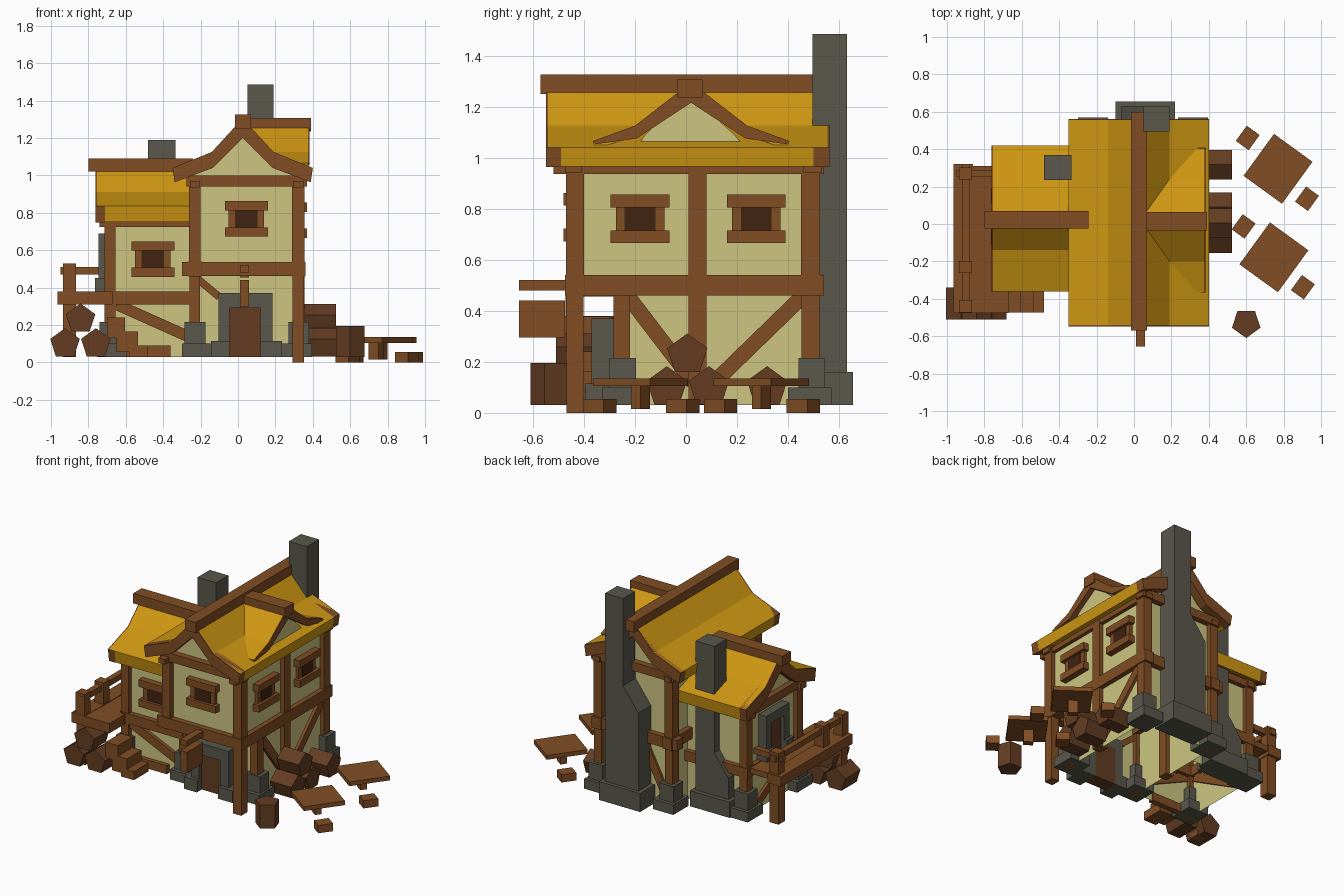
import bpy, bmesh, math
from mathutils import Matrix

if "Cube" in bpy.data.objects:
    bpy.data.objects.remove(bpy.data.objects["Cube"])

def mat(name, r, g, b):
    m = bpy.data.materials.new(name)
    m.diffuse_color = (r, g, b, 1)
    m.use_nodes = True
    m.node_tree.nodes["Principled BSDF"].inputs["Base Color"].default_value = m.diffuse_color
    return m

WOOD = mat("timber_brown", .22, .076, .018)
DARK = mat("log_brown", .125, .046, .016)
PANE = mat("window_dark", .05, .017, .005)
CREAM = mat("plaster_cream", .61, .56, .22)
ROOF = mat("roof_yellow", .62, .31, .006)
STONE = mat("stone_grey", .10, .096, .072)

def finish(name, bm, m):
    bmesh.ops.recalc_face_normals(bm, faces=bm.faces)
    me = bpy.data.meshes.new(name)
    bm.to_mesh(me)
    bm.free()
    me.materials.append(m)
    o = bpy.data.objects.new(name, me)
    bpy.context.collection.objects.link(o)
    return o

def prism(name, pts, axis, lo, hi, m):
    """Extrude a 2D outline: axis y uses (x,z), x uses (y,z), z uses (x,y)."""
    put = {'x': lambda p, t: (t, p[0], p[1]), 'y': lambda p, t: (p[0], t, p[1]),
           'z': lambda p, t: (p[0], p[1], t)}[axis]
    bm = bmesh.new()
    f = bm.faces.new([bm.verts.new(put(p, lo)) for p in pts])
    new = bmesh.ops.extrude_face_region(bm, geom=[f], use_keep_orig=True)['geom']
    d = put((0, 0), hi - lo)
    bmesh.ops.translate(bm, vec=d, verts=[v for v in new if isinstance(v, bmesh.types.BMVert)])
    return finish(name, bm, m)

def box(name, x0, x1, y0, y1, z0, z1, m=WOOD, open_bottom=False):
    o = prism(name, [(x0, y0), (x1, y0), (x1, y1), (x0, y1)], 'z', z0, z1, m)
    if open_bottom:
        bm = bmesh.new()
        bm.from_mesh(o.data)
        low = [f for f in bm.faces if all(v.co.z < z0 + 1e-4 for v in f.verts)]
        bmesh.ops.delete(bm, geom=low, context='FACES_ONLY')
        bm.to_mesh(o.data)
        bm.free()
    return o

def brace(name, a, b, axis, lo, hi, w=.03):
    """Diagonal board between two points on a wall plane."""
    dx, dz = b[0] - a[0], b[1] - a[1]
    n = math.hypot(dx, dz)
    ox, oz = -dz / n * w, dx / n * w
    prism(name, [(a[0]+ox, a[1]+oz), (b[0]+ox, b[1]+oz), (b[0]-ox, b[1]-oz), (a[0]-ox, a[1]-oz)],
          axis, lo, hi, WOOD)

def chevron(c, outer, thick):
    """Closed gable band from (offset, z) points going eave to apex, with thickness at each."""
    top = [(c - d, z) for d, z in outer] + [(c + d, z) for d, z in outer[-2::-1]]
    inner = [(d * .97, z - t) for (d, z), t in zip(outer, thick)]
    low = [(c + d, z) for d, z in inner] + [(c - d, z) for d, z in inner[-2::-1]]
    return top + low

def window(name, axis, face, s, c, z):
    """Window with sill and lintel; face is the wall plane, s its outward sign."""
    for part, w, z0, z1, d, m in (("lintel", .115, .045, .095, .045, WOOD),
                                  ("sill", .115, -.095, -.045, .045, WOOD),
                                  ("frame", .095, -.07, .07, .022, WOOD),
                                  ("pane", .06, -.045, .045, .026, PANE)):
        lo, hi = sorted((face - s * .01, face + s * d))
        prism(f"{name}_{part}", [(c-w, z+z0), (c+w, z+z0), (c+w, z+z1), (c-w, z+z1)], axis, lo, hi, m)

# Plaster walls
box("lower_walls", -.23, .325, -.25, .49, .03, .5, CREAM, True)
box("upper_walls", -.23, .325, -.435, .49, .49, .96, CREAM)
box("wing_walls", -.685, -.23, -.25, .31, .03, .78, CREAM, True)
prism("main_gable", [(-.24, .95), (-.24, 1.0), (-.12, 1.07), (.025, 1.25), (.17, 1.07), (.3, 1.0), (.3, .95)],
      'y', -.43, .485, CREAM)
prism("wing_gable", [(-.22, .75), (-.22, .8), (-.12, .87), (.03, 1.02), (.18, .87), (.29, .8), (.29, .75)],
      'x', -.68, -.2, CREAM)

# Main roof, barge boards and ridge
MAIN = [(.375, 1.04), (.165, 1.125), (0, 1.305)]
prism("main_roof", chevron(.025, MAIN, (.075, .06, .08)), 'y', -.54, .555, ROOF)
for nm, a, b in (("front", -.548, -.49), ("back", .50, .562)):
    prism(f"main_barge_{nm}", chevron(.025, MAIN, (.077, .085, .105)), 'y', a, b, WOOD)
box("main_ridge", -.015, .07, -.57, .60, 1.25, 1.325)

# Wing roof
WING = [(.39, .835), (.17, .91), (0, 1.07)]
prism("wing_roof", chevron(.03, WING, (.085, .06, .08)), 'x', -.755, -.2, ROOF)
prism("wing_barge", chevron(.03, WING, (.087, .09, .11)), 'x', -.762, -.71, WOOD)
box("wing_ridge", -.80, -.24, -.025, .07, 1.02, 1.09)

# Dormer on the right slope
DORM = [(.385, 1.065), (.22, 1.125), (0, 1.295)]
prism("dormer_roof", chevron(.02, DORM, (.03, .04, .05)), 'x', .03, .375, ROOF)
prism("dormer_barge", chevron(.02, DORM, (.012, .05, .08)), 'x', .34, .382, WOOD)
prism("dormer_wall", [(-.2, 1.03), (-.16, 1.09), (.01, 1.25), (.19, 1.09), (.24, 1.03)], 'x', .15, .345, CREAM)
box("dormer_ridge", .03, .39, -.035, .065, 1.235, 1.307)

# Upper floor timber frame
for x0, x1 in ((-.262, -.2), (.29, .355)):
    for y0, y1 in ((-.47, -.40), (.45, .525)):
        box("upper_corner_post", x0, x1, y0, y1, .46, .97)
    box("eave_side_beam", x0 + .005, x1 - .005, -.52, .54, .935, .97)
    box("floor_side_beam", x0 - .004, x1 + .004, -.475, .54, .46, .54)
    box("middle_post", x0, x1, .01, .08, .03, .95)
    for y0, y1 in ((-.285, -.22), (.452, .523)):
        box("lower_corner_post", x0 + .002, x1 - .002, y0, y1, .03, .47)
box("front_long_post", .291, .354, -.469, -.401, 0, .47)
for y0, y1 in ((-.475, -.41), (.46, .53)):
    box("floor_cross_beam", -.30, .36, y0, y1, .462, .538)
    box("gable_cross_beam", -.275, .37, y0, y1, .94, 1.0)
for y0, y1 in ((-.435, -.26), (.3, .45)):
    box("floor_joist", .01, .06, y0, y1, .455, .49)
brace("right_brace_front", (-.23, .46), (.03, .12), 'x', .31, .345)
brace("right_brace_back", (.46, .46), (.09, .1), 'x', .31, .345)
brace("left_door_brace", (-.22, .45), (-.1, .35), 'y', -.27, -.24, .02)
brace("back_brace", (-.2, .1), (-.02, .45), 'y', .47, .505)

# Wing timber frame
for y0, y1 in ((-.283, -.22), (.28, .34)):
    box("wing_post", -.715, -.655, y0, y1, .03, .78)
    box("wing_floor_beam", -.72, -.23, y0 - .004, y1 + .004, .31, .38)
    box("wing_eave_beam", -.74, -.23, y0 - .003, y1 + .003, .725, .775)
box("wing_gable_beam", -.72, -.66, -.29, .35, .73, .79)
box("wing_side_beam", -.718, -.66, -.28, .335, .31, .38)
box("wing_ground_beam", -.6, -.36, -.28, -.24, .03, .09)
brace("wing_front_brace", (-.65, .31), (-.27, .14), 'y', -.275, -.24)
brace("wing_side_brace", (-.2, .3), (.2, .08), 'x', -.705, -.67)

# Windows
window("front_window", 'y', -.435, -1, .045, .767)
window("wing_window", 'y', -.25, -1, -.455, .552)
window("right_window_a", 'x', .325, 1, -.18, .76)
window("right_window_b", 'x', .325, 1, .275, .76)

# Stone corner footings
for x, y, sx, sy in ((-.23, -.25, -1, -1), (.325, -.25, 1, -1), (.325, .49, 1, 1),
                     (-.23, .49, -1, 1), (-.685, -.25, -1, -1), (-.685, .31, -1, 1)):
    box("footing_tall", x - .055, x + .055, y - .05, y + .055, .03, .215, STONE)
    cx, cy = x - sx * .01, y - sy * .005
    box("footing_low", cx - .08, cx + .08, cy - .085, cy + .085, .03, .10, STONE)

# Front door with stone surround, and balcony door
for a, b, z0, z1 in ((-.105, -.045, .03, .37), (.12, .185, .03, .37), (-.045, .12, .29, .37)):
    box("door_surround", a, b, -.37, -.24, z0, z1, STONE)
for a, b in ((-.145, -.045), (.12, .235)):
    box("door_plinth", a, b, -.395, -.24, .03, .115, STONE)
box("front_door", -.045, .12, -.34, -.24, .03, .295, DARK)
for a, b, z0, z1 in ((-.09, -.03, .38, .69), (.11, .17, .38, .69), (-.03, .11, .62, .69)):
    box("balcony_door_surround", -.745, -.68, a, b, z0, z1, STONE)
for a, b in ((-.11, -.03), (.11, .19)):
    box("balcony_door_plinth", -.765, -.68, a, b, .38, .45, STONE)
box("balcony_door", -.72, -.68, -.03, .11, .38, .62, DARK)

# Hanging sign
box("sign_arm", .01, .06, -.655, -.45, .48, .52)
box("sign_board", .01, .06, -.655, -.475, .295, .44)

# Chimneys with a shoulder on one side
prism("main_chimney", [(-.07, .03), (.19, .03), (.19, 1.0), (.05, 1.0), (.05, .87), (-.07, .71)],
      'y', .49, .63, STONE)
box("main_chimney_stack", .05, .19, .495, .63, 1.0, 1.485, STONE)
box("main_chimney_base", -.10, .22, .47, .655, .03, .16, STONE)
prism("wing_chimney", [(-.59, .03), (-.335, .03), (-.335, 1.19), (-.48, 1.19), (-.48, .44), (-.59, .29)],
      'y', .235, .37, STONE)
box("wing_chimney_base", -.62, -.31, .28, .40, .03, .14, STONE)

# Balcony deck, posts and rails
box("balcony_deck", -.90, -.70, -.47, .31, .335, .375)
box("balcony_outer_beam", -.965, -.86, -.475, .32, .31, .38)
box("balcony_front_beam", -.90, -.67, -.475, -.30, .31, .378)
for y in (.27, -.23, -.44):
    box("balcony_post", -.935, -.865, y - .033, y + .033, .37, .53)
for y in (.27, -.43):
    box("balcony_support", -.935, -.865, y - .035, y + .035, .03, .33)
box("balcony_rail", -.92, -.88, -.475, .32, .47, .51)
box("balcony_end_rail", -.95, -.73, .25, .29, .47, .51)

# Stairs going down to the right
for x0, x1, z in ((-.70, -.605, .24), (-.65, -.535, .165), (-.58, -.48, .09)):
    box("stair_step", x0, x1, -.474, -.31, max(z - .11, .03), z)

def penta(c, z, r=.083, a0=90):
    return [(c + r * math.cos(math.radians(a0 + 72*i)), z + r * math.sin(math.radians(a0 + 72*i)))
            for i in range(5)]

# Log piles and a standing log
for x, z in ((-.925, .1), (-.76, .1), (-.842, .232)):
    prism("left_log", penta(x, z), 'y', -.51, -.34, DARK)
for y, z in ((.318, .1), (.09, .1), (-.075, .1), (.005, .228)):
    prism("right_log", penta(y, z), 'x', .355, .525, DARK)
prism("standing_log", penta(.6, -.53, .08, -90), 'z', .03, .195, DARK)

# Tables with two stools each
def turned(name, x, y, w, d, z0, z1):
    o = box(name, -w/2, w/2, -d/2, d/2, z0, z1)
    o.data.transform(Matrix.Translation((x, y, 0)) @ Matrix.Rotation(math.radians(-36), 4, 'Z'))

for x, y in ((.77, .295), (.748, -.178)):
    turned("table_top", x, y, .254, .277, .105, .135)
    turned("table_leg", x - .01, y, .065, .045, .015, .11)
    turned("stool", x - .162, y + .165, .085, .10, 0, .055)
    turned("stool", x + .155, y - .16, .085, .10, 0, .055)
